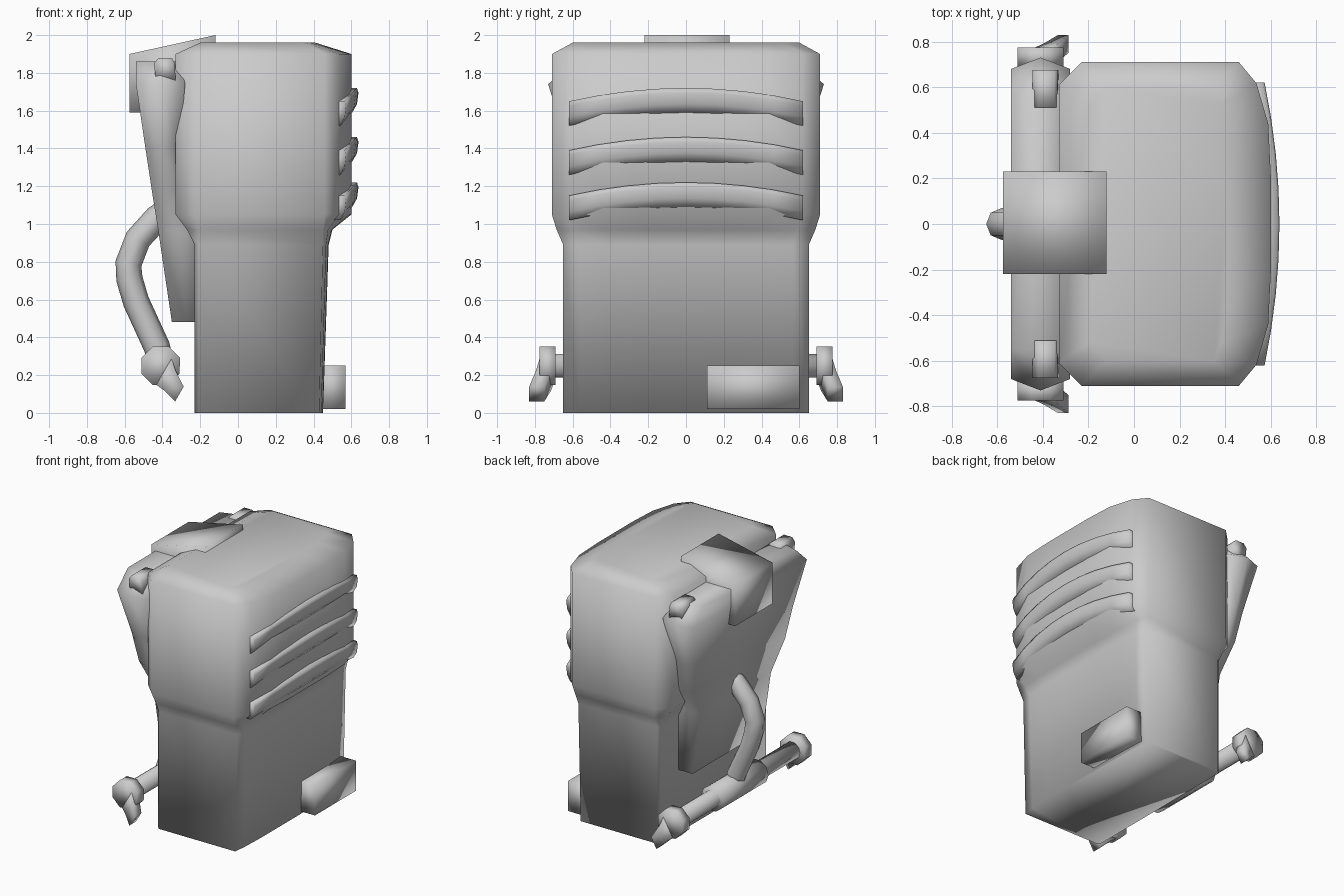
import bpy, bmesh, math
from mathutils import Vector

if "Cube" in bpy.data.objects:
    bpy.data.objects.remove(bpy.data.objects["Cube"])


def loft(name, rings):
    """Skin a list of equal-length point rings and cap both ends."""
    bm = bmesh.new()
    vs = [[bm.verts.new(p) for p in r] for r in rings]
    n = len(rings[0])
    for a, b in zip(vs, vs[1:]):
        for i in range(n):
            j = (i + 1) % n
            bm.faces.new((a[i], a[j], b[j], b[i]))
    bm.faces.new(vs[0][::-1])
    bm.faces.new(vs[-1])
    bmesh.ops.recalc_face_normals(bm, faces=bm.faces)
    me = bpy.data.meshes.new(name)
    bm.to_mesh(me)
    bm.free()
    for p in me.polygons:
        p.use_smooth = True
    ob = bpy.data.objects.new(name, me)
    bpy.context.collection.objects.link(ob)
    return ob


def prism(name, profile, y0, y1):
    """Extrude an (x, z) profile along y."""
    return loft(name, [[(x, y, z) for x, z in profile] for y in (y0, y1)])


def disc(x, z, r, n, turn=0.0):
    return [(x + r * math.cos(turn + 2 * math.pi * i / n),
             z + r * math.sin(turn + 2 * math.pi * i / n)) for i in range(n)]


def tube(name, path, r, n=8):
    """Sweep a round section along an (x, z) path at y = 0."""
    pts = [Vector((x, 0, z)) for x, z in path]
    rings = []
    for i, p in enumerate(pts):
        t = (pts[min(i + 1, len(pts) - 1)] - pts[max(i - 1, 0)]).normalized()
        side = Vector((0, 1, 0))
        up = t.cross(side)
        rings.append([p + r * (side * math.cos(a) + up * math.sin(a))
                      for a in (2 * math.pi * k / n for k in range(n))])
    return loft(name, rings)


# Main casing: bulged plan section, flared above the waist
def casing_ring(z, back, c, hy, front, bulge):
    half = [(back, hy - c), (back + c, hy), (front - bulge, hy),
            (front - bulge * 0.45, hy * 0.87), (front - bulge * 0.08, hy * 0.62),
            (front, hy * 0.3)]
    return [(x, y, z) for x, y in half] + [(x, -y, z) for x, y in half[::-1]]


loft("casing", [
    casing_ring(0.0, -0.23, 0.02, 0.65, 0.45, 0.02),
    casing_ring(0.89, -0.23, 0.02, 0.65, 0.48, 0.03),
    casing_ring(0.97, -0.27, 0.06, 0.685, 0.50, 0.05),
    casing_ring(1.05, -0.33, 0.10, 0.71, 0.60, 0.14),
    casing_ring(1.90, -0.33, 0.10, 0.71, 0.60, 0.14),
    casing_ring(1.96, -0.20, 0.08, 0.60, 0.41, 0.06)])


# Back panel: wide on top, stepping in to a narrow tail
def panel_ring(z, outer, inner, hy, peak):
    mid = (outer + inner) / 2
    return [(outer, hy, z), (mid, hy + peak, z), (inner, hy, z),
            (inner, -hy, z), (mid, -hy - peak, z), (outer, -hy, z)]


loft("back_panel", [
    panel_ring(0.48, -0.35, -0.20, 0.42, 0.0),
    panel_ring(0.95, -0.42, -0.20, 0.42, 0.0),
    panel_ring(1.17, -0.455, -0.29, 0.54, 0.03),
    panel_ring(1.40, -0.49, -0.31, 0.58, 0.04),
    panel_ring(1.74, -0.54, -0.28, 0.68, 0.05),
    panel_ring(1.86, -0.54, -0.30, 0.55, 0.04)])

# Curved ribs on the bulged face
def rib(name, z):
    rings = []
    for i in range(-4, 5):
        t = i / 4
        y, x, zc = 0.62 * t, 0.60 - 0.065 * t * t, z - 0.07 * t * t
        rings.append([(x - 0.05, y, zc - 0.065), (x + 0.005, y, zc - 0.065),
                      (x + 0.03, y, zc - 0.02), (x + 0.038, y, zc + 0.04),
                      (x + 0.03, y, zc + 0.065), (x - 0.05, y, zc + 0.065)])
    loft(name, rings)


for k, z in enumerate((1.155, 1.395, 1.655)):
    rib(f"rib_{k + 1}", z)

# Top latch block and lower side box
prism("top_block", [(-0.575, 1.59), (-0.575, 1.9), (-0.12, 2.0),
                    (-0.12, 1.8), (-0.45, 1.59)], -0.22, 0.23)
prism("side_box", [(0.42, 0.02), (0.57, 0.02), (0.57, 0.25), (0.42, 0.25)], 0.11, 0.60)

# Strap lugs, handle grips and grip levers on both sides
for s, tag in ((1, "left"), (-1, "right")):
    lug = [(-0.435, 1.76), (-0.33, 1.76), (-0.335, 1.85),
           (-0.35, 1.88), (-0.42, 1.88), (-0.445, 1.85)]
    prism(f"strap_lug_{tag}", lug, s * 0.51, s * 0.675)
    prism(f"grip_knob_{tag}", disc(-0.41, 0.25, 0.11, 8, 0.39), s * 0.69, s * 0.775)
    lever = []
    for x, y, z, w, d in ((-0.40, 0.735, 0.23, 0.085, 0.035),
                          (-0.36, 0.755, 0.17, 0.06, 0.04),
                          (-0.31, 0.79, 0.10, 0.045, 0.04)):
        ux, uz = 0.5 * w, 0.87 * w
        lever.append([(x - ux, s * (y - d), z - uz), (x - ux, s * (y + d), z - uz),
                      (x + ux, s * (y + d), z + uz), (x + ux, s * (y - d), z + uz)])
    loft(f"grip_lever_{tag}", lever)

# Handle bar with centre sleeve and feed hose
prism("handle_bar", disc(-0.41, 0.25, 0.066, 10), -0.70, 0.70)
prism("handle_sleeve", disc(-0.41, 0.25, 0.095, 10), -0.27, 0.27)
tube("hose", [(-0.36, 1.08), (-0.43, 1.03), (-0.53, 0.92), (-0.58, 0.79),
              (-0.575, 0.71), (-0.54, 0.59), (-0.43, 0.35), (-0.41, 0.27)], 0.07)
